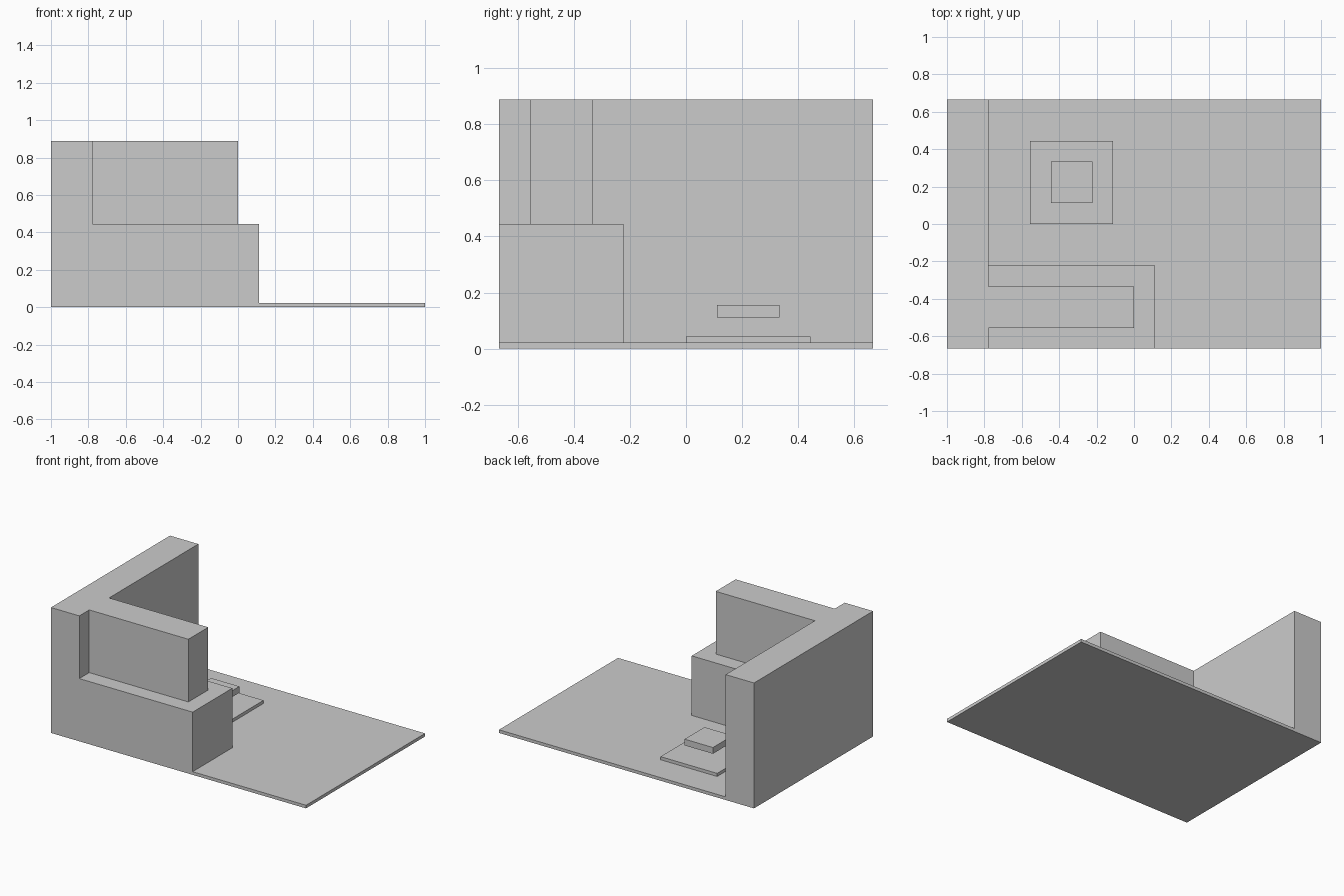
import bpy

if "Cube" in bpy.data.objects:
    bpy.data.objects.remove(bpy.data.objects["Cube"])

U = 1 / 9  # grid module
T = 0.2 * U  # floor thickness


def box(name, x, y, z):
    """Axis-aligned box from (min, max) ranges."""
    lo, hi = zip(x, y, z)
    bpy.ops.mesh.primitive_cube_add(size=1, location=[(a + b) / 2 for a, b in zip(lo, hi)])
    ob = bpy.context.object
    ob.name = name
    ob.scale = [b - a for a, b in zip(lo, hi)]
    bpy.ops.object.transform_apply(location=False, rotation=False, scale=True)
    return ob


# Floor plate
box("floor", (-9 * U, 9 * U), (-6 * U, 6 * U), (0, T))

# Tall side wall, low front block and the upright block on top of it
box("side_wall", (-9 * U, -7 * U), (-6 * U, 6 * U), (T, 8 * U))
box("low_block", (-7 * U, U), (-6 * U, -2 * U), (T, 4 * U))
box("upper_block", (-7 * U, 0), (-5 * U, -3 * U), (4 * U, 8 * U))

# Thin pad on the floor with a small plate hovering above it
box("pad", (-5 * U, -U), (0, 4 * U), (T, 2 * T))
box("hovering_plate", (-4 * U, -2 * U), (U, 3 * U), (U, 1.4 * U))
